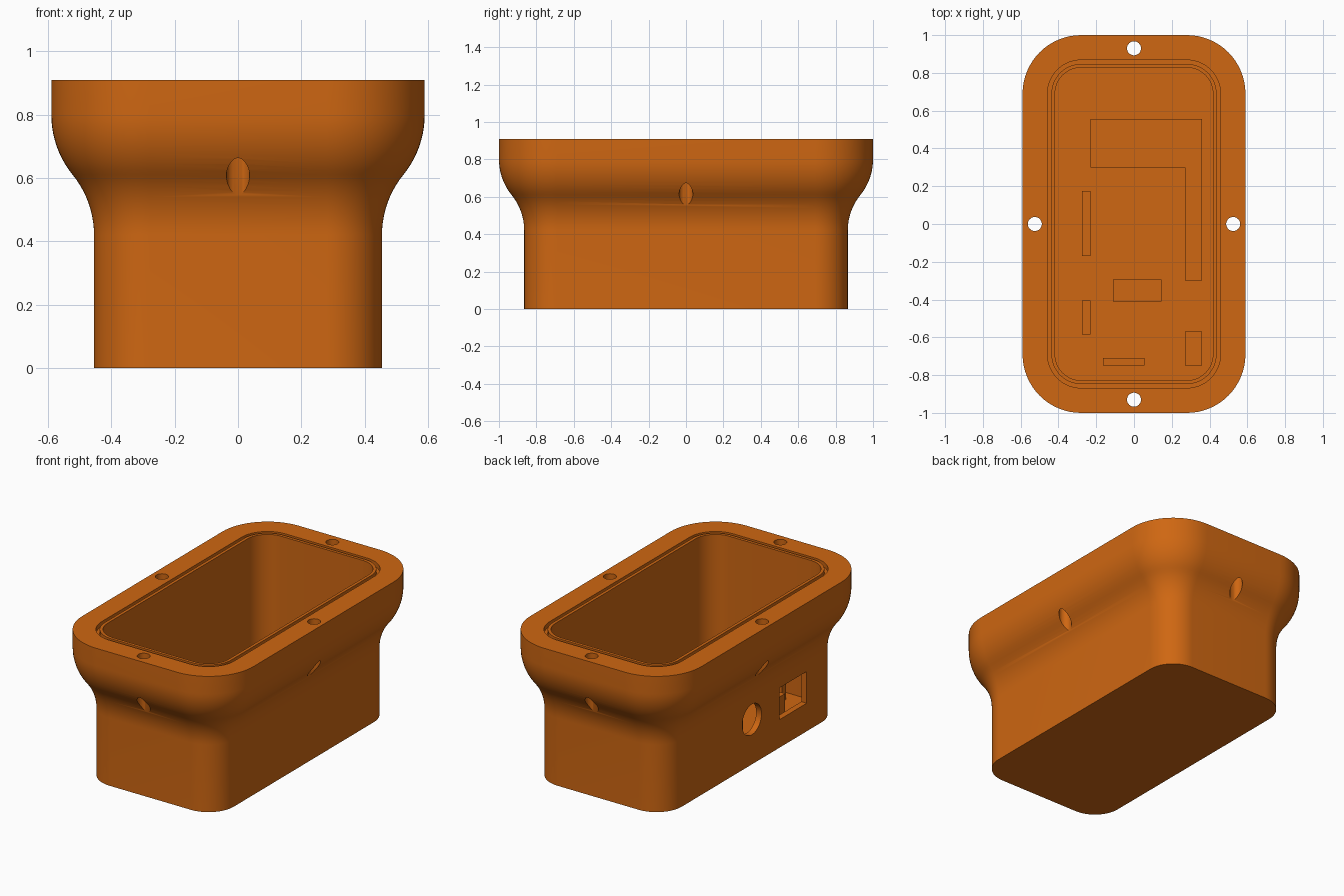
import bpy, bmesh, math

if "Cube" in bpy.data.objects:
    bpy.data.objects.remove(bpy.data.objects["Cube"])

CORE_X, CORE_Y = 0.28, 0.69          # straight core shared by every rounded outline
R_LOW, R_TOP = 0.175, 0.31           # outline radius of the body and of the flange
HEIGHT, FLOOR = 0.91, 0.04
CORNER_STEPS = 16

orange = bpy.data.materials.new("orange")
orange.diffuse_color = (0.62, 0.135, 0.006, 1)
orange.use_nodes = True
orange.node_tree.nodes["Principled BSDF"].inputs["Base Color"].default_value = orange.diffuse_color


def finish(name, bm, helper=False):
    bmesh.ops.recalc_face_normals(bm, faces=bm.faces)
    mesh = bpy.data.meshes.new(name)
    bm.to_mesh(mesh)
    bm.free()
    obj = bpy.data.objects.new(name, mesh)
    bpy.context.collection.objects.link(obj)
    mesh.materials.append(orange)
    obj.hide_render = helper
    return obj


def ring(bm, r, z):
    """Rounded rectangle: the core rectangle grown by r."""
    verts = []
    for q, (sx, sy) in enumerate([(1, 1), (-1, 1), (-1, -1), (1, -1)]):
        for i in range(CORNER_STEPS + 1):
            a = math.pi / 2 * (q + i / CORNER_STEPS)
            verts.append(bm.verts.new((sx * CORE_X + r * math.cos(a),
                                       sy * CORE_Y + r * math.sin(a), z)))
    return verts


def prism(name, outline, z0, z1):
    bm = bmesh.new()
    face = bm.faces.new([bm.verts.new((x, y, z0)) for x, y in outline])
    top = bmesh.ops.extrude_face_region(bm, geom=[face])["geom"]
    for v in top:
        if isinstance(v, bmesh.types.BMVert):
            v.co.z = z1
    return finish(name, bm)


def box_outline(x0, x1, y0, y1):
    return [(x0, y0), (x1, y0), (x1, y1), (x0, y1)]


# Wall section: radius and height, from the bottom up and over into the cavity
profile = [(R_LOW, 0.0)]
z_low, z_high = 0.42, 0.80
half_w, half_h = (R_TOP - R_LOW) / 2, (z_high - z_low) / 2
arc_r = (half_w ** 2 + half_h ** 2) / (2 * half_w)
sweep = math.asin(half_h / arc_r)
for i in range(11):                   # concave fillet
    a = sweep * i / 10
    profile.append((R_LOW + arc_r * (1 - math.cos(a)), z_low + arc_r * math.sin(a)))
for i in range(9, -1, -1):            # convex flange curve
    a = sweep * i / 10
    profile.append((R_TOP - arc_r * (1 - math.cos(a)), z_high - arc_r * math.sin(a)))
profile += [(R_TOP, HEIGHT),
            (0.178, HEIGHT), (0.178, HEIGHT - 0.03),      # seal groove
            (0.157, HEIGHT - 0.03), (0.157, HEIGHT),
            (0.138, HEIGHT), (0.138, FLOOR)]              # cavity wall

bm = bmesh.new()
rings = [ring(bm, r, z) for r, z in profile]
for a, b in zip(rings, rings[1:]):
    n = len(a)
    for i in range(n):
        j = (i + 1) % n
        bm.faces.new((a[i], a[j], b[j], b[i]))
bm.faces.new(rings[0])
bm.faces.new(rings[-1])
housing = finish("housing", bm)


def cut(cutter):
    mod = housing.modifiers.new("cut", 'BOOLEAN')
    mod.operation, mod.solver, mod.object = 'DIFFERENCE', 'EXACT', cutter
    bpy.context.view_layer.objects.active = housing
    bpy.ops.object.modifier_apply(modifier=mod.name)
    bpy.data.objects.remove(cutter)


def cylinder_cutter(loc, r, depth, along_x=False):
    bm = bmesh.new()
    bmesh.ops.create_cone(bm, cap_ends=True, segments=40, radius1=r, radius2=r, depth=depth)
    obj = finish("hole_cutter", bm, True)
    for v in obj.data.vertices:
        x, y, z = v.co
        if along_x:
            x, y, z = z, y, -x
        v.co = (x + loc[0], y + loc[1], z + loc[2])
    return obj


# Screw holes through the flange
for x, y in [(0, 0.93), (0, -0.93), (0.525, 0), (-0.525, 0)]:
    cut(cylinder_cutter((x, y, 0.75), 0.037, 0.6))

# Round and rectangular ports in the left wall
cut(cylinder_cutter((-0.44, 0, 0.28), 0.095, 0.15, True))
port = prism("port_cutter", box_outline(-0.52, -0.36, -0.54, -0.27), 0.175, 0.373)
port.hide_render = True
cut(port)

bpy.ops.object.select_all(action='DESELECT')
housing.select_set(True)
bpy.context.view_layer.objects.active = housing
bpy.ops.object.shade_smooth_by_angle(angle=math.radians(30))

# Mounting ribs and blocks on the cavity floor
RIB_TOP = 0.17
ribs = {
    "corner_support": [(-0.23, 0.30), (0.27, 0.30), (0.27, -0.30), (0.36, -0.30),
                       (0.36, 0.555), (-0.23, 0.555)],
    "long_left_rib": box_outline(-0.275, -0.23, -0.17, 0.175),
    "short_left_rib": box_outline(-0.275, -0.23, -0.585, -0.405),
    "middle_block": box_outline(-0.11, 0.145, -0.41, -0.295),
    "right_block": box_outline(0.27, 0.36, -0.75, -0.57),
    "front_rib": box_outline(-0.165, 0.055, -0.75, -0.71),
}
for name, outline in ribs.items():
    prism(name, outline, FLOOR - 0.005, RIB_TOP)
